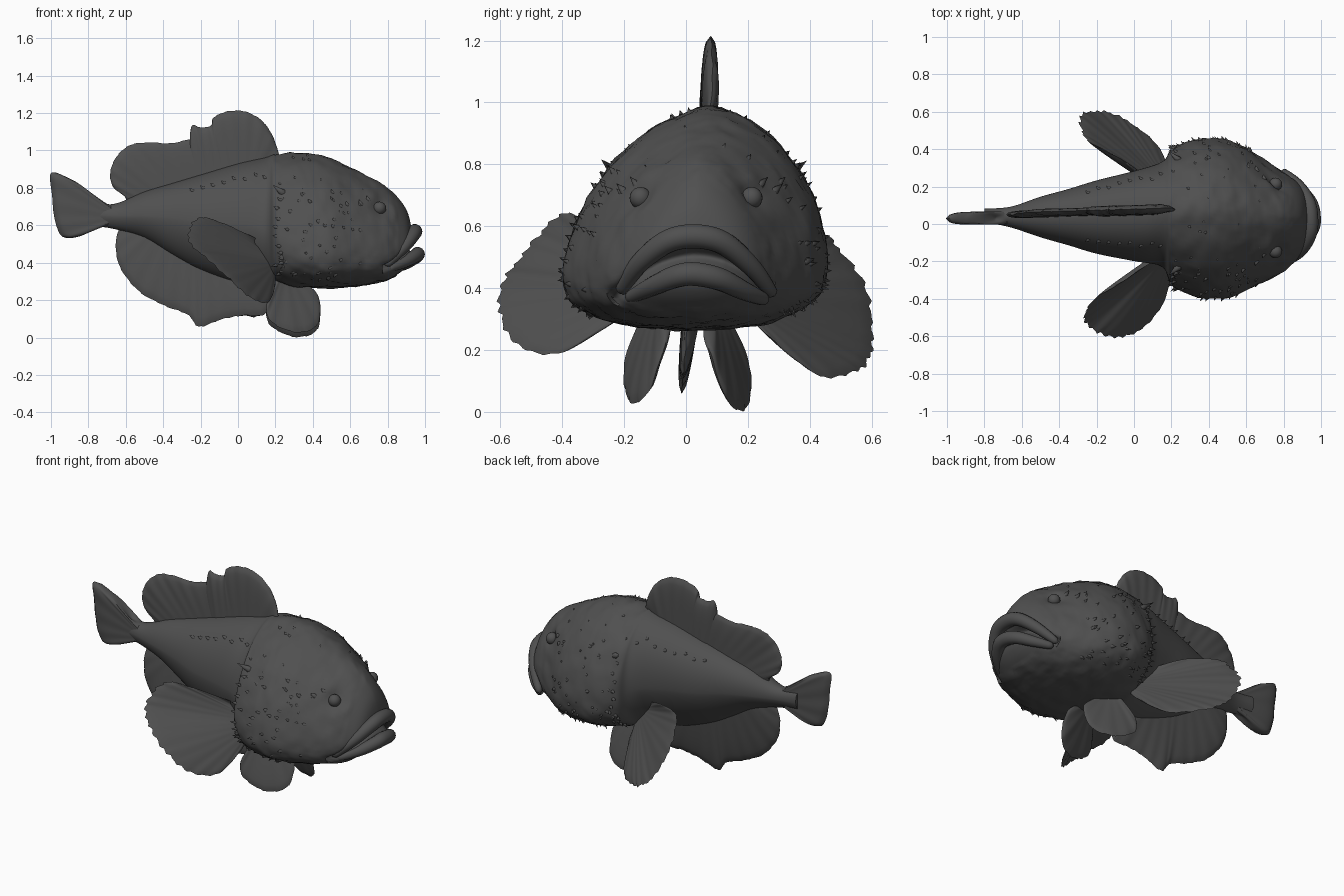
import bpy, bmesh, math, random
from mathutils import Vector, noise

if "Cube" in bpy.data.objects:
    bpy.data.objects.remove(bpy.data.objects["Cube"])

random.seed(4)
skin_mat = bpy.data.materials.new("dark_grey")
skin_mat.diffuse_color = (0.08, 0.08, 0.08, 1)
skin_mat.use_nodes = True
skin_mat.node_tree.nodes["Principled BSDF"].inputs["Base Color"].default_value = skin_mat.diffuse_color


def finish(name, bm, angle=60):
    bmesh.ops.remove_doubles(bm, verts=bm.verts, dist=0.0004)
    bmesh.ops.recalc_face_normals(bm, faces=bm.faces)
    me = bpy.data.meshes.new(name)
    bm.to_mesh(me)
    bm.free()
    me.materials.append(skin_mat)
    ob = bpy.data.objects.new(name, me)
    bpy.context.collection.objects.link(ob)
    bpy.ops.object.select_all(action='DESELECT')
    ob.select_set(True)
    bpy.context.view_layer.objects.active = ob
    bpy.ops.object.shade_smooth_by_angle(angle=math.radians(angle))


def spline(pts, t):
    """Catmull-Rom through pts, t in 0..1"""
    n = len(pts) - 1
    f = min(max(t, 0), 1) * n
    i = min(int(f), n - 1)
    f -= i
    a, b, c, d = (Vector(pts[min(max(k, 0), n)]) for k in (i - 1, i, i + 1, i + 2))
    return 0.5 * (2 * b + (c - a) * f + (2 * a - 5 * b + 4 * c - d) * f ** 2
                  + (3 * b - a - 3 * c + d) * f ** 3)


def skin_grid(bm, rows, wrap=False):
    vs = [[bm.verts.new(p) for p in r] for r in rows]
    n = len(rows[0])
    for r, s in zip(vs, vs[1:]):
        for j in range(n if wrap else n - 1):
            k = (j + 1) % n
            bm.faces.new((r[j], r[k], s[k], s[j]))
    return vs


# Body stations: x, centre y, half width, belly z, back z, widest z
stations = [
    (-.80, .033, .036, .60, .72, .66), (-.66, .025, .055, .58, .715, .65),
    (-.50, .025, .108, .53, .78, .65), (-.35, .025, .15, .44, .825, .64),
    (-.20, .027, .195, .36, .87, .62), (0, .033, .24, .29, .93, .61),
    (.15, .045, .28, .28, .965, .58), (.20, .035, .36, .285, .98, .52),
    (.30, .035, .41, .27, .985, .48), (.40, .033, .428, .265, .98, .46),
    (.50, .03, .42, .265, .955, .45), (.60, .03, .38, .27, .91, .44),
    (.70, .022, .325, .285, .86, .44), (.80, .015, .265, .31, .80, .45),
    (.87, .02, .21, .35, .73, .46), (.91, .02, .16, .39, .66, .47),
    (.93, .025, .10, .43, .57, .48)]


def ramp(x, a, b):
    return min(1, max(0, (x - a) / (b - a)))


def body_point(t, a):
    x, yc, w = spline([st[:3] for st in stations], t)
    belly, back, mid = spline([st[3:] for st in stations], t)
    ca, sa = math.cos(a), math.sin(a)
    # broad shoulders, flanks pinched in underneath behind the gill cover
    low = 1.6 + .8 * ramp(x, .1, .22)
    high = 2.1 - .35 * ramp(x, .08, .22) - .1 * ramp(x, .6, .75)
    e = 2 / high if sa > 0 else 2 / low
    y = yc + w * math.copysign(abs(ca) ** e, ca)
    z = mid + (back - mid if sa > 0 else mid - belly) * math.copysign(abs(sa) ** e, sa)
    return Vector((x, y + (z - .5) * .08, z))


def body_normal(t, a):
    d = .004
    n = (body_point(min(t + d, 1), a) - body_point(t - d, a)).cross(
        body_point(t, a + d) - body_point(t, a - d)).normalized()
    out = Vector((0, math.cos(a), math.sin(a)))
    return n if n.dot(out) > 0 else -n


def t_at(x):
    for i, (p, q) in enumerate(zip(stations, stations[1:])):
        if p[0] <= x <= q[0]:
            return (i + (x - p[0]) / (q[0] - p[0])) / (len(stations) - 1)


# Body rings, closed at the snout by shrinking rings
rows = [[body_point(i / 112, 2 * math.pi * j / 96) for j in range(96)] for i in range(113)]
snout = sum(rows[-1], Vector()) / 96
for k in range(1, 10):
    rows.append([p.lerp(snout, k / 10) for p in rows[112]])

# Eye positions rest on the head surface
eyes = {}
for name, side in (("eye_near", -1), ("eye_far", 1)):
    t = t_at(.755)
    a = min((math.radians(d / 2) for d in range(20, 160)),
            key=lambda q: abs(body_point(t, q).z - .692))
    a = math.pi - a if side < 0 else a
    eyes[name] = body_point(t, a) - Vector((0, .016 * side, 0))


# Head relief: lumps, brow swellings, eye hollows and the mouth cleft
def relief(p):
    if p.x < .2:
        return p
    out = (p - Vector((p.x, .04, .55)))
    out = out.normalized() if out.length > .01 else Vector((1, 0, 0))
    q = p.copy()
    if p.x < .85:
        q += out * (.008 * noise.noise(p * 13) + .004 * noise.noise(p * 35))
        for e in eyes.values():
            side = Vector((.35, -1 if e.y < 0 else 1, .15))
            brow = e + Vector((-.03, 0, .07))
            q += side * .016 * math.exp(-((p - brow).length / .042) ** 2)
            q -= side * .022 * math.exp(-((p - e).length / .05) ** 2)
    if p.x > .78:
        arc = .505 - 2.0 * (p.y - .03) ** 2
        q.x -= .06 * math.exp(-((p.z - arc) / .03) ** 2)
    return q


bm = bmesh.new()
vs = skin_grid(bm, [[relief(p) for p in r] for r in rows], True)
bm.faces.new(vs[0])
bm.faces.new(vs[-1])
finish("body", bm)

for name, pos in eyes.items():
    bm = bmesh.new()
    bmesh.ops.create_uvsphere(bm, u_segments=20, v_segments=12, radius=.035)
    bmesh.ops.translate(bm, verts=bm.verts, vec=pos)
    finish(name, bm)

# Skin spines: over the cheeks, a row along each flank, a few on the brow
bm = bmesh.new()


def spine(x, a, h, r):
    t = t_at(x)
    p, n = body_point(t, a), body_normal(t, a)
    d = (n + Vector((-.8, 0, .2))).normalized()
    u = d.orthogonal().normalized()
    v = d.cross(u)
    ring = [bm.verts.new(p - n * .008 + r * (u * math.cos(k * math.pi / 3) + v * math.sin(k * math.pi / 3)))
            for k in range(6)]
    tip = bm.verts.new(p + d * h)
    for k in range(6):
        bm.faces.new((ring[k], ring[(k + 1) % 6], tip))


for side in (0, 1):
    def ang(deg):
        return math.radians(180 - deg if side else deg)
    for k in range(60):
        spine(random.uniform(.22, .66), ang(random.uniform(-45, 48)),
              random.uniform(.012, .028), random.uniform(.008, .014))
    for k in range(12):
        spine(random.uniform(.2, .24), ang(-45 + 7 * k), random.uniform(.02, .035), .013)
    for k in range(8):
        spine(-.24 + .055 * k, ang(48 + random.uniform(-5, 5)), .024, .013)
    for k in range(8):
        spine(random.uniform(.2, .7), ang(random.uniform(50, 80)), .014, .01)
    for x, deg in ((.70, 48), (.66, 42)):
        spine(x, ang(deg), .035, .016)
    spine(.24, ang(38), .075, .02)
finish("skin_spines", bm, 80)


# Lips: tapered tubes along a frowning arc
def lip(name, pts, radius):
    bm = bmesh.new()
    rows = []
    for i in range(41):
        t = i / 40
        p = spline(pts, t)
        d = (spline(pts, t + .01) - spline(pts, t - .01)).normalized()
        u = d.cross(Vector((0, 0, 1))).normalized()
        v = u.cross(d)
        r = radius * (.35 + .65 * math.sin(math.pi * t) ** .6) if 0 < t < 1 else .004
        rows.append([p + r * (u * math.cos(q * math.pi / 7) + v * math.sin(q * math.pi / 7))
                     for q in range(14)])
    vs = skin_grid(bm, rows, True)
    bm.faces.new(vs[0])
    bm.faces.new(vs[-1])
    finish(name, bm)


lip("upper_lip", [(.79, -.215, .385), (.885, -.15, .48), (.937, -.06, .55), (.945, .03, .567),
                  (.93, .12, .545), (.875, .21, .47), (.79, .285, .375)], .04)
lip("lower_lip", [(.80, -.19, .365), (.895, -.11, .405), (.95, -.03, .438), (.96, .03, .445),
                  (.945, .11, .428), (.885, .19, .39), (.80, .26, .36)], .039)


# Fins: rays fan from a root line to a ragged edge, lens-shaped in section
def fin(name, root, edge, thick, rays=14, jag=.03, blunt=2.5):
    a, b = Vector(root[0]), Vector(root[1])
    es = [spline(edge, k / 20) for k in range(21)]
    c = (a + b) / 2
    nrm = sum(((p - c).cross(q - c) for p, q in zip(es, es[1:])), Vector()).normalized()
    nu, ns = 84, 14
    sides = ([], [])
    for j in range(nu + 1):
        u = j / nu
        base = a.lerp(b, u)
        rag = 1 - jag * ((u * rays * 1.5) % 1) - jag * random.random() * .3
        tip = base + (spline(edge, u) - base) * (rag if 0 < j < nu else 1)
        cols = ([], [])
        for i in range(ns + 1):
            s = (i / ns) ** .8
            th = thick * math.sqrt(max(0, 1 - s ** blunt)) * min(1, 6 * u, 6 * (1 - u)) ** .5
            p = base.lerp(tip, s) + nrm * .0015 * s * math.sin(2 * math.pi * rays * u)
            cols[0].append(p + nrm * th)
            cols[1].append(p - nrm * th)
        sides[0].append(cols[0])
        sides[1].append(cols[1])
    bm = bmesh.new()
    for side_rows in sides:
        skin_grid(bm, side_rows)
    finish(name, bm)


def flat(pts, y_of):
    return [(x, y_of(x, z), z) for x, z in pts]


dorsal_y = lambda x, z: .07 + .03 * x + (.01 if z > 1 else 0)
fin("dorsal_fin_rear", flat([(-.60, .72), (-.12, .84)], dorsal_y),
    flat([(-.60, .76), (-.665, .80), (-.685, .88), (-.65, .97), (-.58, 1.03), (-.48, 1.045),
          (-.36, 1.04), (-.24, 1.065), (-.12, 1.06)], dorsal_y), .02, 10, .012, 4)
fin("dorsal_fin_front", flat([(-.24, .82), (.17, .93)], dorsal_y),
    flat([(-.26, .98), (-.25, 1.13), (-.2, 1.125), (-.145, 1.135), (-.13, 1.18), (-.05, 1.213),
          (.04, 1.21), (.13, 1.16), (.19, 1.07), (.225, .96)], dorsal_y), .026, 10, .012, 5)
fin("anal_fin", flat([(-.58, .60), (.10, .38)], lambda x, z: .035),
    flat([(-.63, .60), (-.655, .50), (-.63, .37), (-.53, .245), (-.40, .17), (-.27, .12),
          (-.21, .055), (-.10, .09), (.02, .115), (.14, .12), (.17, .20), (.16, .30)],
         lambda x, z: -.02 + .09 * z), .028, 14, .015)
fin("tail_fin", flat([(-.68, .60), (-.68, .71)], lambda x, z: .033),
    flat([(-.75, .59), (-.85, .54), (-.94, .54), (-.98, .63), (-.995, .76), (-1, .88),
          (-.90, .85), (-.82, .80), (-.74, .725)], lambda x, z: .03), .034, 8, .004, 7)

# Pectoral fins, the far one swept lower than the near one
fin("pectoral_fin_near", [(.20, -.19, .32), (.10, -.17, .49)],
    [(.20, -.25, .28), (.16, -.42, .185), (.06, -.55, .215), (-.05, -.61, .31),
     (-.17, -.60, .42), (-.26, -.54, .50), (-.27, -.48, .58), (-.21, -.40, .645),
     (-.10, -.33, .62), (.10, -.20, .53)], .016, 14, .035)
fin("pectoral_fin_far", [(.20, .21, .30), (.10, .20, .45)],
    [(.20, .26, .25), (.12, .43, .115), (-.02, .545, .125), (-.12, .60, .165),
     (-.21, .61, .25), (-.29, .59, .40), (-.29, .51, .52), (-.24, .44, .585),
     (-.06, .34, .56), (.10, .22, .48)], .016, 14, .035)

# Pelvic fins, mirrored, trailing edges splayed outwards
for name, side, dz in (("pelvic_fin_near", -1, 0), ("pelvic_fin_far", 1, -.025)):
    root = [(.20, .13, .32), (.32, .06, .32)]
    edge = [(.18, .17, .25), (.15, .20, .16), (.18, .205, .08), (.31, .18, .025),
            (.425, .125, .065), (.435, .075, .21), (.36, .05, .29)]
    place = lambda pts: [(x, .005 + side * y, z + dz) for x, y, z in pts]
    fin(name, place(root), place(edge), .02, 7, .015)
